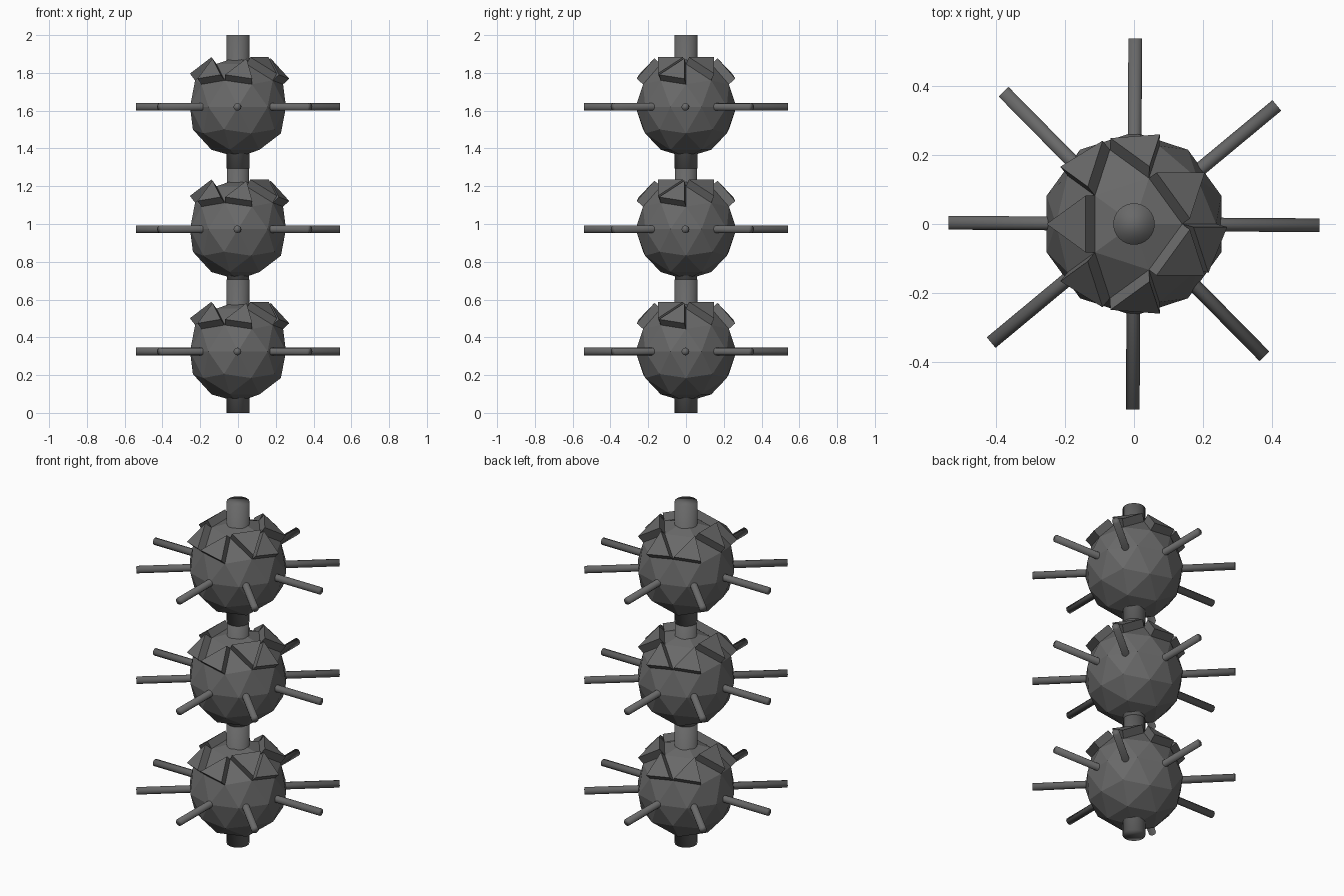
import bpy, bmesh, math
from mathutils import Matrix

if "Cube" in bpy.data.objects:
    bpy.data.objects.remove(bpy.data.objects["Cube"])

R = 0.267           # ball radius
PITCH = 0.6475      # spacing of the stacked units
CENTRE = 0.325      # ball centre above the bottom of its unit
STEM_H = 0.705

iron = bpy.data.materials.new("dark grey")
iron.diffuse_color = (0.14, 0.14, 0.14, 1)
iron.use_nodes = True
iron.node_tree.nodes["Principled BSDF"].inputs["Base Color"].default_value = iron.diffuse_color


def add_object(name, bm, z, smooth):
    for f in bm.faces:
        f.smooth = smooth
    mesh = bpy.data.meshes.new(name)
    bm.to_mesh(mesh)
    bm.free()
    mesh.materials.append(iron)
    ob = bpy.data.objects.new(name, mesh)
    ob.location.z = z
    bpy.context.collection.objects.link(ob)


def cylinder(bm, radius, length, sides, matrix):
    bmesh.ops.create_cone(bm, cap_ends=True, segments=sides, radius1=radius,
                          radius2=radius, depth=length, matrix=matrix)


# Directions (degrees) of the faces around the crown that are raised as plates
PLATES = (180, 36, -36, 85.3, -85.3, 130.7, -130.7, -13.3)


def is_plate(face):
    c = face.calc_center_median()
    if not 0.55 < c.z / R < 0.82:
        return False
    az = math.degrees(math.atan2(c.y, c.x))
    return any(abs((az - p + 180) % 360 - 180) < 5 for p in PLATES)


for i in range(3):
    base = i * PITCH

    # Faceted ball with raised crown plates
    bm = bmesh.new()
    bmesh.ops.create_icosphere(bm, subdivisions=2, radius=R)
    plates = [f for f in bm.faces if is_plate(f)]
    for f in bmesh.ops.extrude_discrete_faces(bm, faces=plates)["faces"]:
        bmesh.ops.translate(bm, verts=f.verts, vec=f.normal.copy() * 0.045)
    add_object(f"ball_{i + 1}", bm, base + CENTRE, False)

    # Four rods run through the ball to make eight spikes
    bm = bmesh.new()
    for angle in (-0.4, 39.7, 89.6, 134.6):
        turn = Matrix.Rotation(math.radians(angle), 4, 'Z')
        cylinder(bm, 0.02, 1.08, 12, turn @ Matrix.Rotation(math.pi / 2, 4, 'Y'))
    add_object(f"spikes_{i + 1}", bm, base + CENTRE, True)

    # Vertical stem, overlapping the next unit's stem
    bm = bmesh.new()
    cylinder(bm, 0.0595 if i == 1 else 0.06, STEM_H, 32, Matrix.Identity(4))
    add_object(f"stem_{i + 1}", bm, base + STEM_H / 2, True)
